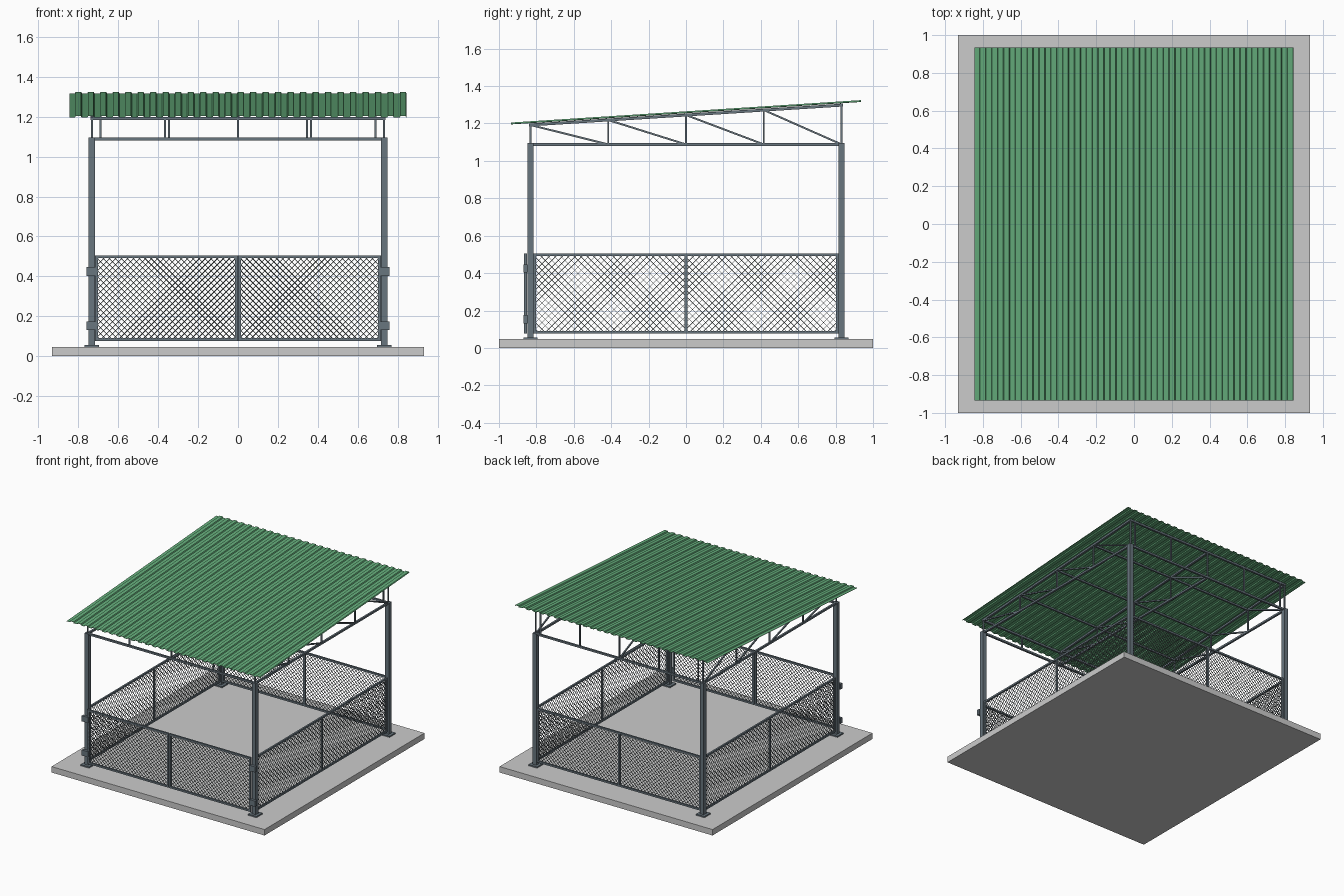
import bpy, bmesh
from mathutils import Vector

if "Cube" in bpy.data.objects:
    bpy.data.objects.remove(bpy.data.objects["Cube"])


def material(name, rgb):
    m = bpy.data.materials.new(name)
    m.diffuse_color = (*rgb, 1)
    m.use_nodes = True
    m.node_tree.nodes["Principled BSDF"].inputs["Base Color"].default_value = m.diffuse_color
    return m


STEEL = material("steel", (0.14, 0.18, 0.21))
WIRE = material("wire", (0.16, 0.18, 0.19))
GREEN = material("green_sheet", (0.13, 0.42, 0.2))
PX, PY = 0.733, 0.832           # post positions
LOW, HIGH = 1.088, 1.245        # truss bottom chord, top chord at y = 0
SLOPE = 0.064
SLAB = 0.047


def make(name, bm, mat=None):
    bmesh.ops.recalc_face_normals(bm, faces=bm.faces)
    me = bpy.data.meshes.new(name)
    bm.to_mesh(me)
    bm.free()
    ob = bpy.data.objects.new(name, me)
    bpy.context.collection.objects.link(ob)
    if mat:
        me.materials.append(mat)
    return ob


def bar(bm, p, q, w, h=None):
    """Rectangular bar from p to q."""
    p, q = Vector(p), Vector(q)
    d = (q - p).normalized()
    ref = Vector((0, 1, 0)) if abs(d.x) > 0.99 else Vector((1, 0, 0))
    u = d.cross(ref).normalized()
    v = d.cross(u)
    u, v = u * w / 2, v * (h or w) / 2
    rings = [[bm.verts.new(c + a * u + b * v) for a, b in ((-1, -1), (1, -1), (1, 1), (-1, 1))]
             for c in (p, q)]
    for i in range(4):
        j = (i + 1) % 4
        bm.faces.new((rings[0][i], rings[0][j], rings[1][j], rings[1][i]))
    bm.faces.new(rings[0][::-1])
    bm.faces.new(rings[1])


def box(bm, c, s):
    bar(bm, (c[0], c[1], c[2] - s[2] / 2), (c[0], c[1], c[2] + s[2] / 2), s[1], s[0])


def bars(name, segs, w, mat=STEEL):
    bm = bmesh.new()
    for p, q in segs:
        bar(bm, p, q, w)
    return make(name, bm, mat)


def top(y):
    return HIGH + SLOPE * y


def netting(name, to3d, a0, a1, z0, z1, step):
    """Diagonal wires clipped to a rectangle; to3d maps (a, z) to space."""
    h, segs = z1 - z0, []
    for i in range(int((a1 - a0 + h) / step)):
        c = a0 - h + (i + 0.5) * step
        s, e = max(c, a0), min(c + h, a1)
        if e - s > 0.004:
            za, zb = z0 + s - c, z0 + e - c
            segs.append((to3d(s, za), to3d(e, zb)))
            segs.append((to3d(a0 + a1 - s, za), to3d(a0 + a1 - e, zb)))
    bars(name, segs, 0.003, WIRE)


def frame(name, to3d, a0, a1, uprights, z0=0.083, z1=0.498):
    segs = [(to3d(a0, z), to3d(a1, z)) for z in (z0, z1)]
    segs += [(to3d(a, z0 - 0.007), to3d(a, z1 + 0.007)) for a in uprights]
    bars(name, segs, 0.014)


# concrete slab
bm = bmesh.new()
box(bm, (0, 0, SLAB / 2), (1.865, 2.0, SLAB))
make("slab", bm)

# corner posts and base plates
for sx, sn in ((-1, "left"), (1, "right")):
    for sy, yn in ((-1, "front"), (1, "back")):
        bm = bmesh.new()
        bar(bm, (sx * PX, sy * PY, SLAB), (sx * PX, sy * PY, LOW + 0.007), 0.033)
        box(bm, (sx * PX, sy * PY, SLAB + 0.005), (0.075, 0.075, 0.01))
        make(f"{yn}_{sn}_post", bm, STEEL)

# lengthwise trusses
ys = [-PY, -PY / 2, 0, PY / 2, PY]
for name, x in (("left", -PX), ("middle", 0), ("right", PX)):
    bars(name + "_truss_chords", [((x, -PY, LOW), (x, PY, LOW)),
                                  ((x, -PY - 0.007, top(-PY)), (x, PY + 0.007, top(PY)))], 0.015)
    webs = [((x, y, LOW), (x, y, top(y))) for y in ys]
    webs += [((x, a, top(a)), (x, b, LOW)) for a, b in zip(ys, ys[1:])]
    bars(name + "_truss_webs", webs, 0.01)

# front and back beams with uprights
for name, y, span in (("front", -PY, PX), ("back", PY, 0.69)):
    bars(name + "_beams", [((-PX, y, z), (PX, y, z)) for z in (LOW, top(y))], 0.015)
    bars(name + "_beam_uprights", [((x * span, y, LOW), (x * span, y, top(y)))
                                   for x in (-1, -0.5, 0.5, 1)], 0.01)

# purlins under the roof
bars("purlins", [((-PX, y, top(y)), (PX, y, top(y))) for y in ys[1:4]], 0.013)

# ribbed roof sheet
bm = bmesh.new()
pitch, count = 1.69 / 27, 27
prof = []
for i in range(count):
    x = -0.845 + i * pitch
    prof += [(x, 0), (x + 0.027, 0), (x + 0.031, 0.008), (x + pitch - 0.004, 0.008)]
prof.append((0.845, 0))
rows = [[bm.verts.new((x, y, HIGH + 0.012 + SLOPE * y + z)) for x, z in prof]
        for y in (-0.935, 0.935)]
for i in range(len(prof) - 1):
    bm.faces.new((rows[0][i], rows[0][i + 1], rows[1][i + 1], rows[1][i]))
roof = make("roof_sheet", bm, GREEN)
mod = roof.modifiers.new("thickness", 'SOLIDIFY')
mod.thickness = 0.002

# side fences
for name, x in (("left", -PX), ("right", PX)):
    f = lambda a, z, x=x: (x, a, z)
    frame(name + "_fence_frame", f, -0.816, 0.816, (-0.81, 0, 0.81))
    netting(name + "_fence_netting", f, -0.81, 0.81, 0.083, 0.498, 0.035)

# back fence
f = lambda a, z: (a, PY, z)
frame("back_fence_frame", f, -0.717, 0.717, (-0.71, 0, 0.71))
netting("back_fence_netting", f, -0.71, 0.71, 0.083, 0.498, 0.03)

# front gates with hinges
for name, s in (("left", -1), ("right", 1)):
    f = lambda a, z, s=s: (s * a, -0.858, z)
    frame(name + "_gate_frame", f, 0.002, 0.715, (0.009, 0.708))
    netting(name + "_gate_netting", f, 0.009, 0.708, 0.083, 0.498, 0.03)
    bm = bmesh.new()
    for z in (0.153, 0.424):
        box(bm, (s * 0.732, -0.859, z), (0.054, 0.022, 0.044))
    make(name + "_gate_hinges", bm, STEEL)
